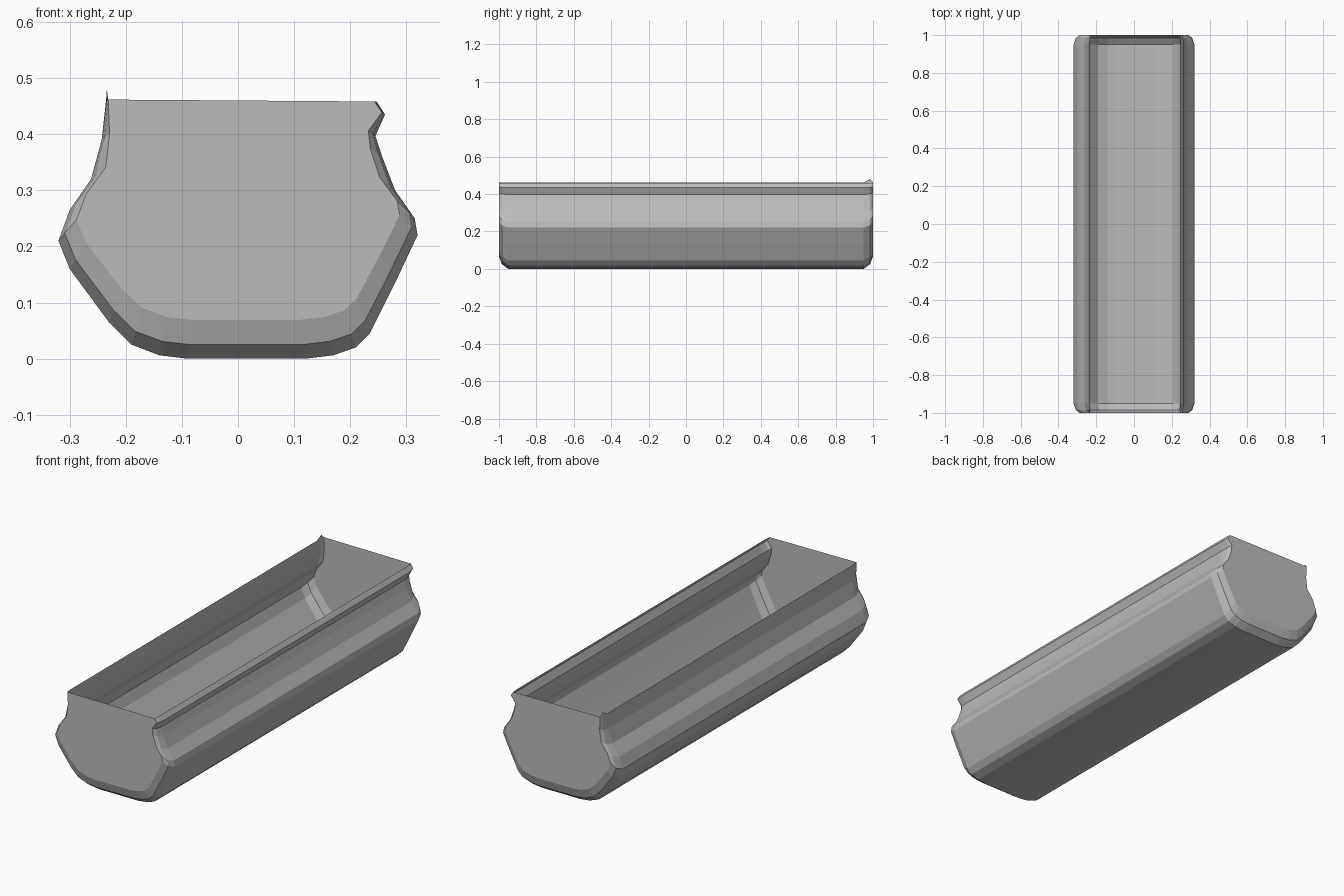
import bpy
import bmesh

cube = bpy.data.objects.get("Cube")
if cube:
    bpy.data.objects.remove(cube, do_unlink=True)

grey = bpy.data.materials.new("plain grey")
grey.use_nodes = True
COLOUR = (0.5, 0.5, 0.5, 1)
grey.diffuse_color = COLOUR
grey.node_tree.nodes["Principled BSDF"].inputs["Base Color"].default_value = COLOUR

# Open cross-section (x, z): plain rim on one side, flared lip on the other
PROFILE = [
    (-.235, .462), (-.243, .39), (-.262, .32), (-.30, .265), (-.32, .21),
    (-.30, .16), (-.23, .065), (-.19, .025), (-.14, .006), (-.09, 0),
    (.12, 0), (.17, .006), (.21, .02), (.235, .045), (.28, .135),
    (.32, .22), (.315, .25), (.28, .30), (.257, .36), (.245, .397),
    (.262, .435), (.247, .458),
]
TOP = .46


def section(bm, y, sx, sz):
    """One ring of the shell; the inset fades out towards the rim."""
    ring = []
    for x, z in PROFILE:
        fade = min(1, max(.15, (TOP - z) / .12))
        ring.append(bm.verts.new((x * (1 - (1 - sx) * fade), y, TOP - (TOP - z) * sz)))
    return ring


# Trough shell: long body, rounded ends, flat end walls
bm = bmesh.new()
stations = [(-1, .9, .85), (-.985, .965, .945), (-.95, 1, 1),
            (.95, 1, 1), (.985, .965, .945), (1, .9, .85)]
rings = [section(bm, *s) for s in stations]
for a, b in zip(rings, rings[1:]):
    for i in range(len(PROFILE) - 1):
        bm.faces.new((a[i], a[i + 1], b[i + 1], b[i]))
bm.faces.new(rings[0])
bm.faces.new(rings[-1])

# Small raised corner at the back of the plain rim
rings[-2][0].co.z = .48
bmesh.ops.recalc_face_normals(bm, faces=bm.faces)
base = min(bm.faces, key=lambda f: f.calc_center_median().z)
if base.normal.z > 0:
    bmesh.ops.reverse_faces(bm, faces=bm.faces)

mesh = bpy.data.meshes.new("trough_shell")
bm.to_mesh(mesh)
bm.free()
mesh.materials.append(grey)
trough = bpy.data.objects.new("trough_shell", mesh)
bpy.context.collection.objects.link(trough)
